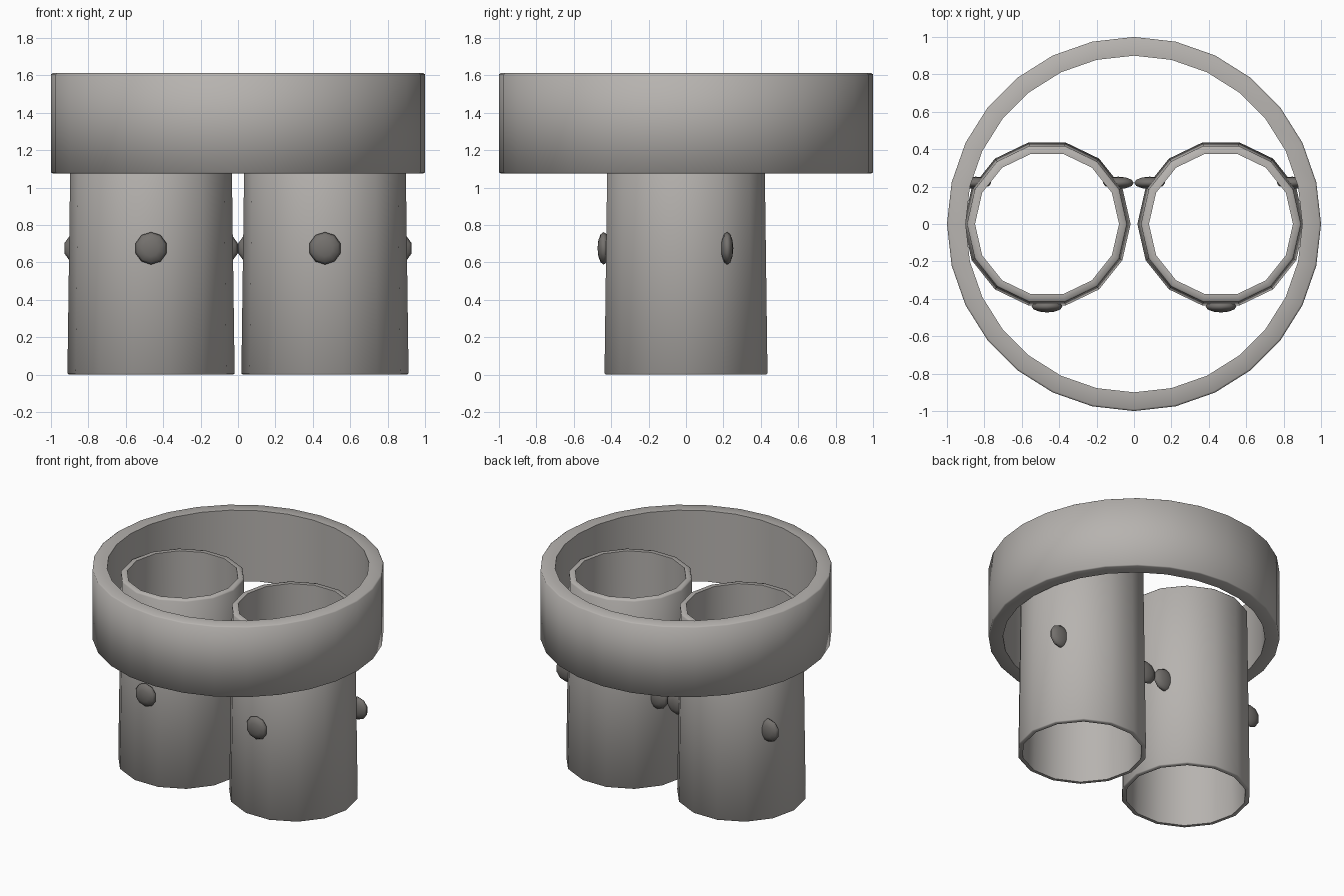
import bpy, bmesh
from math import sin, cos, pi, radians

if "Cube" in bpy.data.objects:
    bpy.data.objects.remove(bpy.data.objects["Cube"])


def material(name, colour):
    mat = bpy.data.materials.new(name)
    mat.diffuse_color = (*colour, 1)
    mat.use_nodes = True
    mat.node_tree.nodes["Principled BSDF"].inputs["Base Color"].default_value = mat.diffuse_color
    return mat


cloth = material("warm_grey", (0.47, 0.45, 0.43))
metal = material("dark_grey", (0.175, 0.165, 0.155))


def lathe(name, profile, sides, mat, loc=(0, 0, 0), rot=(0, 0, 0), closed=True, angle=50):
    """Revolve (radius, z) points round z; an open profile is capped by poles."""
    bm = bmesh.new()
    rings = []
    for r, z in profile:
        if r == 0:
            rings.append([bm.verts.new((0, 0, z))] * sides)
        else:
            rings.append([bm.verts.new((r * cos(2 * pi * i / sides),
                                        r * sin(2 * pi * i / sides), z))
                          for i in range(sides)])
    pairs = list(zip(rings, rings[1:]))
    if closed:
        pairs.append((rings[-1], rings[0]))
    for a, b in pairs:
        for i in range(sides):
            j = (i + 1) % sides
            quad = list(dict.fromkeys((a[i], a[j], b[j], b[i])))
            bm.faces.new(quad)
    bmesh.ops.recalc_face_normals(bm, faces=bm.faces)
    mesh = bpy.data.meshes.new(name)
    bm.to_mesh(mesh)
    bm.free()
    mesh.materials.append(mat)
    ob = bpy.data.objects.new(name, mesh)
    bpy.context.collection.objects.link(ob)
    ob.location, ob.rotation_euler = loc, rot
    bpy.ops.object.select_all(action='DESELECT')
    ob.select_set(True)
    bpy.context.view_layer.objects.active = ob
    bpy.ops.object.shade_smooth_by_angle(angle=radians(angle))
    return ob


# Wide upper band with lightly softened outer edges
lathe("upper_band", [(0.9, 1.075), (0.99, 1.075), (1.0, 1.08), (1.0, 1.605),
                     (0.99, 1.612), (0.9, 1.612)], 28, cloth, angle=65)

# Flattened stud profile: radius 0.087, half thickness 0.033
stud = [(0.087 * sin(pi * k / 6) if 0 < k < 6 else 0, -0.033 * cos(pi * k / 6))
        for k in range(7)]

for side, label in ((-1, "left"), (1, "right")):
    cx = side * 0.465
    # Tapered open tube
    lathe(label + "_tube", [(0.415, 0), (0.44, 0), (0.447, 0.006), (0.428, 1.41),
                            (0.42, 1.42), (0.385, 1.42)], 14, cloth, (cx, 0, 0), angle=65)
    # Three studs round the tube, all facing front to back
    for n, deg in enumerate((-90, 30, 150)):
        a = radians(deg)
        lathe(f"{label}_stud_{n + 1}", stud, 10, metal,
              (cx + 0.44 * cos(a), 0.44 * sin(a), 0.675),
              (pi / 2, pi / 2, 0), closed=False, angle=80)
